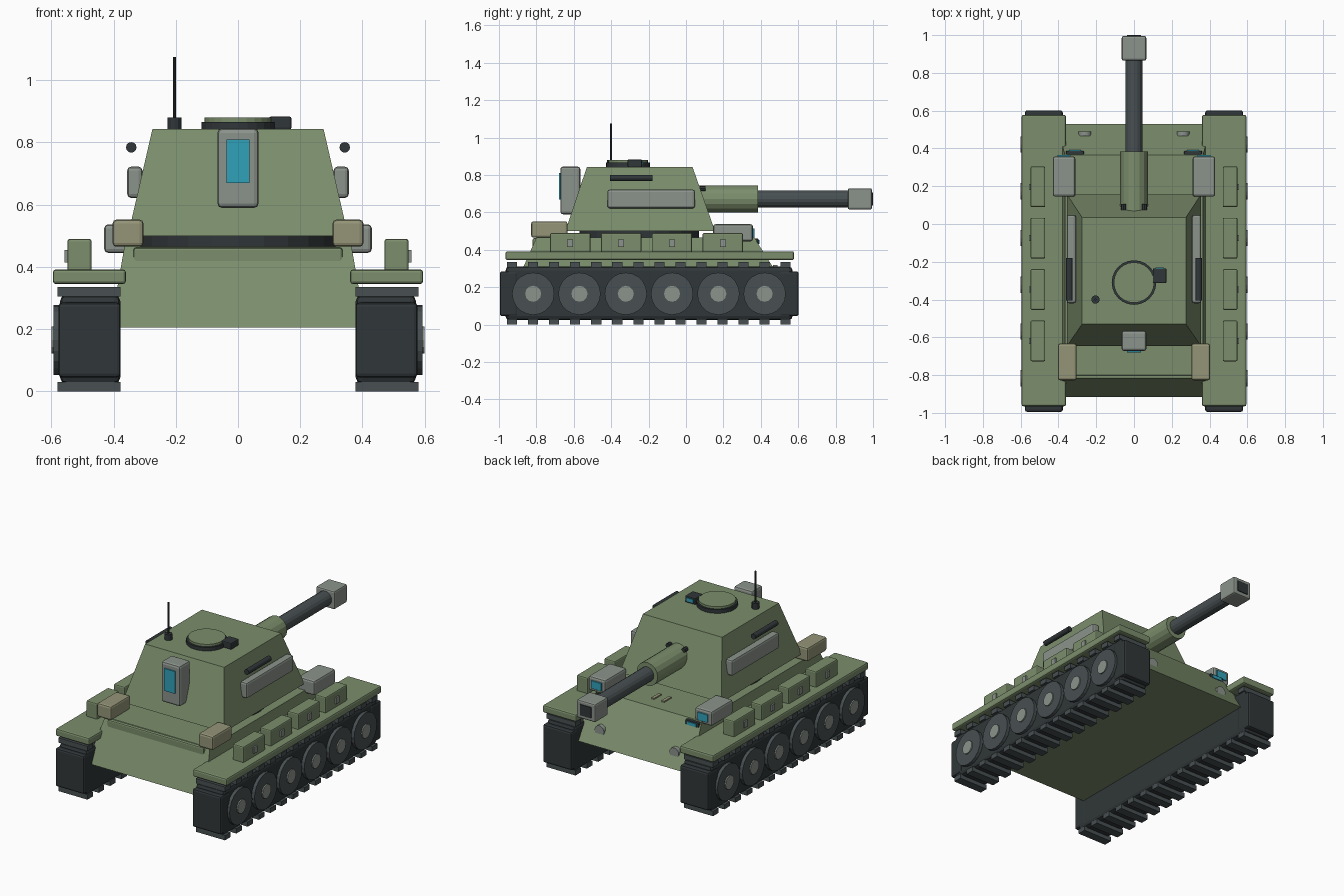
import bpy, bmesh
from math import pi
from mathutils import Matrix

if "Cube" in bpy.data.objects:
    bpy.data.objects.remove(bpy.data.objects["Cube"])


def material(name, r, g, b):
    m = bpy.data.materials.new(name)
    m.diffuse_color = (r, g, b, 1)
    m.use_nodes = True
    m.node_tree.nodes["Principled BSDF"].inputs["Base Color"].default_value = m.diffuse_color
    return m


GREEN = material("green", 0.20, 0.27, 0.15)
DARK = material("dark", 0.030, 0.037, 0.040)
STEEL = material("steel", 0.065, 0.080, 0.085)
GREY = material("light_grey", 0.26, 0.29, 0.26)
TAN = material("tan", 0.30, 0.30, 0.19)
TEAL = material("teal", 0.03, 0.36, 0.49)


def finish(name, bm, mat, bevel=0):
    bmesh.ops.recalc_face_normals(bm, faces=bm.faces)
    me = bpy.data.meshes.new(name)
    bm.to_mesh(me)
    bm.free()
    me.materials.append(mat)
    ob = bpy.data.objects.new(name, me)
    bpy.context.collection.objects.link(ob)
    if bevel:
        mod = ob.modifiers.new("bevel", 'BEVEL')
        mod.width = bevel
        mod.segments = 2
    return ob


def box(name, x, y, z, mat, bevel=0):
    """Box from (min, max) ranges on each axis."""
    bm = bmesh.new()
    bmesh.ops.create_cube(bm, size=1)
    for v in bm.verts:
        v.co = [r[0] + (c + 0.5) * (r[1] - r[0]) for c, r in zip(v.co, (x, y, z))]
    return finish(name, bm, mat, bevel)


def pair(name, x, y, z, mat, bevel=0):
    """Box on the right and its mirror on the left."""
    box(name + "_right", x, y, z, mat, bevel)
    box(name + "_left", (-x[1], -x[0]), y, z, mat, bevel)


def frustum(name, low, high, mat):
    """Tapered block; each end is (half width, y min, y max, z)."""
    bm = bmesh.new()
    rings = []
    for w, y0, y1, z in (low, high):
        rings.append([bm.verts.new(p) for p in
                      ((-w, y0, z), (w, y0, z), (w, y1, z), (-w, y1, z))])
    bm.faces.new(rings[0])
    bm.faces.new(rings[1])
    for i in range(4):
        j = (i + 1) % 4
        bm.faces.new((rings[0][i], rings[0][j], rings[1][j], rings[1][i]))
    return finish(name, bm, mat)


def cyl(name, centre, r, length, axis, mat, sides=16, bevel=0):
    rot = {'x': Matrix.Rotation(pi / 2, 4, 'Y'),
           'y': Matrix.Rotation(pi / 2, 4, 'X'), 'z': Matrix()}[axis]
    bm = bmesh.new()
    bmesh.ops.create_cone(bm, cap_ends=True, segments=sides, radius1=r, radius2=r,
                          depth=length, matrix=Matrix.Translation(centre) @ rot)
    return finish(name, bm, mat, bevel)


# Hull and rear deck plate
frustum("hull", (0.41, -0.915, 0.53, 0.205), (0.365, -0.80, 0.365, 0.465), GREEN)
box("rear_deck_plate", (-0.336, 0.336), (-0.82, -0.72), (0.41, 0.462), GREEN, 0.008)

# Tracks: belt body, end blocks and pads
pair("track_body", (0.378, 0.572), (-0.965, 0.57), (0.025, 0.31), DARK, 0.02)
for label, y in (("rear", (-0.995, -0.90)), ("front", (0.50, 0.602))):
    pair("track_end_" + label, (0.377, 0.577), y, (0.045, 0.285), DARK, 0.012)
for i in range(14):
    y = -0.93 + i * 0.1125
    for label, z in (("lower", (0, 0.03)), ("upper", (0.305, 0.335))):
        pair(f"track_pad_{label}_{i}", (0.377, 0.58), (y - 0.027, y + 0.027), z, STEEL)

# Road wheels with hubs
for s, side in ((1, "right"), (-1, "left")):
    for i in range(6):
        y = -0.817 + i * 0.2475
        cyl(f"wheel_{side}_{i}", (s * 0.565, y, 0.165), 0.113, 0.055, 'x', STEEL, 20)
        cyl(f"hub_{side}_{i}", (s * 0.578, y, 0.165), 0.043, 0.044, 'x', GREY, 12)

# Fenders with stowage boxes and latches
pair("fender", (0.36, 0.595), (-0.965, 0.578), (0.345, 0.392), GREEN, 0.01)
for i in range(4):
    y = -0.619 + i * 0.272
    pair(f"stowage_box_{i}", (0.47, 0.548), (y - 0.108, y + 0.108), (0.385, 0.49), GREEN, 0.008)
    pair(f"stowage_latch_{i}", (0.54, 0.557), (y - 0.016, y + 0.016), (0.415, 0.455), GREY)

# Turret and its ring
cyl("turret_ring", (0, -0.25, 0.48), 0.32, 0.05, 'z', DARK, 24)
frustum("turret", (0.354, -0.645, 0.155, 0.50), (0.275, -0.53, 0.035, 0.843), GREEN)

# Turret side panels and rails
pair("turret_side_panel", (0.307, 0.356), (-0.42, 0.048), (0.622, 0.722), GREY, 0.012)
for s, side in ((1, "right"), (-1, "left")):
    cyl("side_rail_" + side, (s * 0.343, -0.292, 0.784), 0.017, 0.226, 'y', DARK, 12)

# Hatch, periscope and antenna on the roof
cyl("hatch_base", (0, -0.31, 0.854), 0.118, 0.024, 'z', DARK, 24)
cyl("hatch_lid", (0, -0.31, 0.871), 0.107, 0.018, 'z', GREEN, 24)
box("periscope", (0.10, 0.172), (-0.313, -0.235), (0.842, 0.883), DARK, 0.006)
box("periscope_lens", (0.113, 0.159), (-0.24, -0.231), (0.853, 0.874), TEAL)
cyl("antenna_base", (-0.204, -0.40, 0.86), 0.022, 0.04, 'z', DARK, 12)
cyl("antenna_rod", (-0.204, -0.40, 0.975), 0.005, 0.2, 'z', DARK, 8)

# Rear sight on the turret
box("rear_sight", (-0.066, 0.066), (-0.672, -0.565), (0.59, 0.845), GREY, 0.014)
box("rear_sight_lens", (-0.037, 0.037), (-0.68, -0.66), (0.67, 0.81), TEAL)

# Gun
cyl("gun_sleeve", (0, 0.21, 0.672), 0.073, 0.35, 'y', GREEN, 16)
cyl("gun_barrel", (0, 0.62, 0.672), 0.046, 0.52, 'y', STEEL, 16)
box("muzzle", (-0.065, 0.065), (0.865, 0.995), (0.615, 0.729), GREY, 0.01)
box("muzzle_bore", (-0.038, 0.038), (0.98, 1.0), (0.638, 0.706), DARK)
for s, side in ((1, "right"), (-1, "left")):
    cyl("sleeve_bolt_" + side, (s * 0.055, 0.09, 0.728), 0.014, 0.03, 'y', DARK, 8)

# Front lamps and small lower lamps
pair("front_lamp", (0.31, 0.43), (0.145, 0.358), (0.445, 0.537), GREY, 0.013)
pair("front_lamp_lens", (0.335, 0.405), (0.35, 0.366), (0.467, 0.515), TEAL)
pair("lower_lamp", (0.265, 0.36), (0.35, 0.387), (0.425, 0.46), DARK, 0.005)
pair("lower_lamp_lens", (0.28, 0.345), (0.38, 0.392), (0.432, 0.452), TEAL)

# Tow lugs and deck vents
for s, side in ((1, "right"), (-1, "left")):
    cyl("tow_lug_" + side, (s * 0.26, 0.478, 0.285), 0.033, 0.025, 'y', GREY, 16)
pair("deck_vent", (0.025, 0.045), (0.21, 0.28), (0.455, 0.473), TAN)

# Rear stowage boxes
pair("rear_box", (0.304, 0.403), (-0.828, -0.633), (0.465, 0.552), TAN, 0.012)
